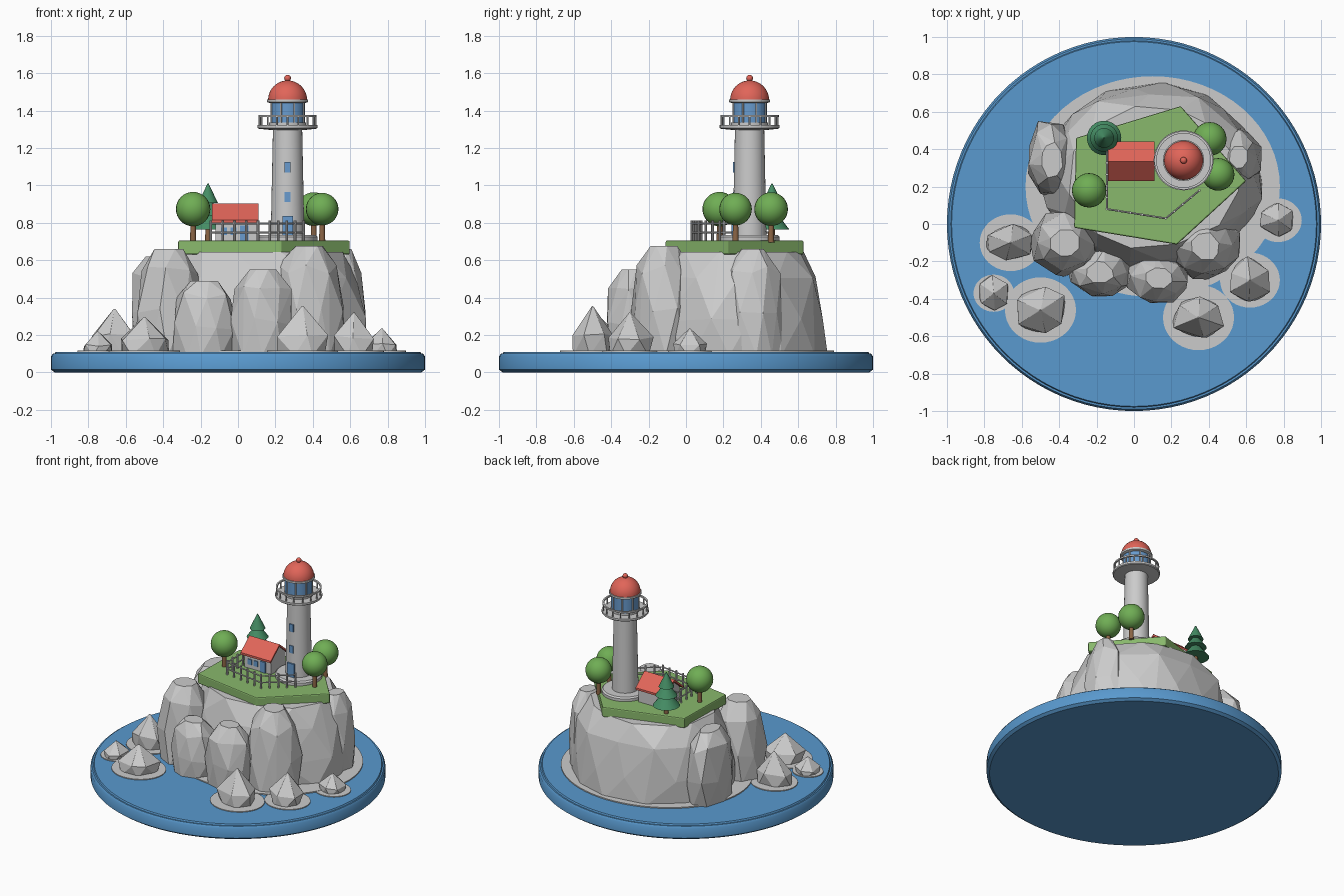
import bpy, bmesh, math, random
from mathutils import Vector, Matrix

if "Cube" in bpy.data.objects:
    bpy.data.objects.remove(bpy.data.objects["Cube"])

random.seed(7)
pi = math.pi


def mat(name, r, g, b):
    m = bpy.data.materials.new(name)
    m.diffuse_color = (r, g, b, 1)
    m.use_nodes = True
    m.node_tree.nodes["Principled BSDF"].inputs["Base Color"].default_value = m.diffuse_color
    return m


SEA = mat("sea_blue", 0.10, 0.32, 0.62)
GLASS = mat("glass_blue", 0.14, 0.33, 0.62)
FOAM = mat("foam_white", 0.8, 0.8, 0.8)
GRASS = mat("grass_green", 0.25, 0.48, 0.15)
LEAF = mat("leaf_green", 0.16, 0.42, 0.09)
PINE = mat("pine_green", 0.06, 0.27, 0.13)
RED = mat("roof_red", 0.75, 0.13, 0.10)
BARK = mat("bark_brown", 0.26, 0.13, 0.06)


def make(name, bm, m=None, smooth=False):
    bmesh.ops.recalc_face_normals(bm, faces=bm.faces[:])
    me = bpy.data.meshes.new(name)
    bm.to_mesh(me)
    bm.free()
    ob = bpy.data.objects.new(name, me)
    bpy.context.collection.objects.link(ob)
    if m:
        me.materials.append(m)
    if smooth:
        bpy.context.view_layer.objects.active = ob
        bpy.ops.object.select_all(action='DESELECT')
        ob.select_set(True)
        bpy.ops.object.shade_smooth_by_angle(angle=math.radians(35))
    return ob


def lathe(name, x, y, profile, m=None, n=48, sx=1, sy=1):
    """Turn (radius, z) points around a vertical axis, capping both ends."""
    bm = bmesh.new()
    rings = [[bm.verts.new((x + sx * r * math.cos(2 * pi * i / n),
                            y + sy * r * math.sin(2 * pi * i / n), z)) for i in range(n)]
             for r, z in profile]
    for a, b in zip(rings, rings[1:]):
        for i in range(n):
            j = (i + 1) % n
            bm.faces.new((a[i], a[j], b[j], b[i]))
    bm.faces.new(rings[0])
    bm.faces.new(rings[-1])
    return make(name, bm, m, True)


def prism(name, pts, axis_vec, m=None):
    bm = bmesh.new()
    f = bm.faces.new([bm.verts.new(p) for p in pts])
    ext = bmesh.ops.extrude_face_region(bm, geom=[f])
    vs = [v for v in ext['geom'] if isinstance(v, bmesh.types.BMVert)]
    bmesh.ops.translate(bm, verts=vs, vec=axis_vec)
    return make(name, bm, m)


def box(name, lo, hi, m=None):
    bm = bmesh.new()
    c = [(a + b) / 2 for a, b in zip(lo, hi)]
    s = [b - a for a, b in zip(lo, hi)]
    bmesh.ops.create_cube(bm, size=1, matrix=Matrix.Translation(c) @ Matrix.Diagonal((*s, 1)))
    return make(name, bm, m)


def bar(bm, a, b, r, n=8):
    a, b = Vector(a), Vector(b)
    d = b - a
    M = Matrix.Translation((a + b) / 2) @ d.to_track_quat('Z', 'Y').to_matrix().to_4x4()
    bmesh.ops.create_cone(bm, cap_ends=True, segments=n, radius1=r, radius2=r,
                          depth=d.length, matrix=M)


def ball(name, c, r, m):
    bm = bmesh.new()
    bmesh.ops.create_uvsphere(bm, u_segments=24, v_segments=16, radius=r,
                              matrix=Matrix.Translation(c))
    return make(name, bm, m, True)


def rock(name, x, y, rx, ry, top, profile, n=7, jit=0.1):
    """Faceted boulder: convex hull of jittered rings, profile = (height share, radius share)."""
    bm = bmesh.new()
    z0 = 0.09
    for k, (h, r) in enumerate(profile):
        for i in range(n):
            a = 2 * pi * (i + 0.5 * (k % 2) + random.uniform(-.2, .2)) / n
            q = r * (1 + random.uniform(-jit, jit))
            z = z0 + (top - z0) * (h + (random.uniform(-jit, jit) * 0.6 if 0 < h < 1 else 0))
            bm.verts.new((x + rx * q * math.cos(a), y + ry * q * math.sin(a), min(z, top)))
    bmesh.ops.convex_hull(bm, input=bm.verts[:])
    loose = [v for v in bm.verts if not v.link_faces]
    bmesh.ops.delete(bm, geom=loose, context='VERTS')
    bmesh.ops.dissolve_limit(bm, angle_limit=math.radians(3), verts=bm.verts[:], edges=bm.edges[:])
    return make(name, bm)


# Sea disc and main foam patch
lathe("sea_base", 0, 0, [(.98, 0), (1, .015), (1, .085), (.99, .1), (.98, .1), (.975, .11)], SEA, 96)
lathe("cliff_foam", .1, .2, [(1, .105), (1, .118)], FOAM, 64, .68, .59)

# Cliff body and tall boulders leaning on it
rock("cliff_body", .1, .25, .6, .51, .645,
     [(0, 1.0), (.35, .98), (.75, .9), (1, .76)], 12, .04)
tall = [(0, .93), (.4, 1), (.8, .84), (1, .42)]
for i, (x, y, rx, ry, t) in enumerate([
        (-.44, .34, .14, .22, .62), (-.37, -.1, .19, .18, .66), (-.18, -.26, .17, .14, .49),
        (.13, -.29, .18, .14, .55), (.38, -.12, .19, .18, .675), (.56, .36, .12, .16, .66)]):
    rock(f"cliff_boulder_{i}", x, y, rx, ry, t, tall, 8, .09)

# Small pointed sea rocks, each with a foam ring
for i, (x, y, rx, ry, t, f) in enumerate([
        (-.66, -.1, .135, .1, .34, .165), (-.75, -.37, .085, .095, .22, .108),
        (-.5, -.46, .145, .13, .295, .19), (.345, -.5, .14, .115, .355, .19),
        (.62, -.3, .115, .12, .32, .16), (.77, .02, .095, .09, .235, .127)]):
    rock(f"sea_rock_{i}", x, y, rx, ry, t, [(0, .92), (.42, 1), (1, .03)], 6, .08)
    lathe(f"rock_foam_{i}", x, y, [(f, .105), (f, .116)], FOAM, 40, 1, .92)

# Grass plateau
plate = [(-.31, .46), (-.32, -.02), (.23, -.11), (.6, .23), (.25, .63)]
g = prism("grass_plateau", [(x, y, .63) for x, y in plate], (0, 0, .075), GRASS)
b = g.modifiers.new("bevel", 'BEVEL')
b.width, b.segments = .008, 2

# Lighthouse tower, gallery, lantern and dome
tx, ty = .265, .34
lathe("tower_plinth", tx, ty, [(.16, .70), (.16, .725), (.15, .735)])
lathe("tower_shaft", tx, ty, [(.09, .73), (.078, 1.31)])
lathe("gallery_deck", tx, ty, [(.08, 1.295), (.155, 1.303), (.16, 1.308), (.16, 1.322)])
lathe("lantern_glass", tx, ty, [(.092, 1.32), (.092, 1.445)], GLASS)
lathe("lantern_sill", tx, ty, [(.099, 1.32), (.099, 1.335)])
lathe("dome_rim", tx, ty, [(.095, 1.44), (.11, 1.446), (.11, 1.46)])
lathe("dome", tx, ty, [(.104 * math.cos(a), 1.457 + .104 * math.sin(a))
                       for a in [k * pi / 20 for k in range(10)] + [pi / 2 - .02]], RED)
ball("dome_finial", (tx, ty, 1.573), .018, RED)

# Lantern mullions and gallery railing
bm = bmesh.new()
for i in range(8):
    a = 2 * pi * (i + .5) / 8
    p = (tx + .093 * math.cos(a), ty + .093 * math.sin(a))
    bar(bm, (*p, 1.325), (*p, 1.45), .005)
make("lantern_mullions", bm)
bm = bmesh.new()
ring = [(tx + .15 * math.cos(2 * pi * i / 16), ty + .15 * math.sin(2 * pi * i / 16))
        for i in range(16)]
for p in ring:
    bar(bm, (*p, 1.315), (*p, 1.372), .005)
make("gallery_posts", bm)
lathe("gallery_rail", tx, ty, [(.144, 1.366), (.156, 1.366), (.156, 1.377), (.144, 1.377),
                               (.144, 1.366)]).data.polygons[-1].use_smooth = False
rail = bpy.data.objects["gallery_rail"]
bm = bmesh.new()
bm.from_mesh(rail.data)
bmesh.ops.delete(bm, geom=[f for f in bm.faces if len(f.verts) > 4], context='FACES')
bm.to_mesh(rail.data)
bm.free()

# Tower door and windows on the front
box("tower_door", (tx - .028, ty - .098, .733), (tx + .028, ty - .06, .835), GLASS)
for i, z in enumerate((.91, 1.07)):
    box(f"tower_window_{i}", (tx - .016, ty - .09, z), (tx + .016, ty - .06, z + .055), GLASS)

# Cottage: gabled walls, roof slabs, openings
prism("cottage_walls", [(-.12, y, z) for y, z in
                        [(.25, .70), (.42, .70), (.42, .815), (.335, .885), (.25, .815)]], (.22, 0, 0))
prism("cottage_roof", [(-.14, y, z) for y, z in
                       [(.23, .80), (.335, .886), (.44, .80), (.44, .815), (.335, .902), (.23, .815)]],
      (.25, 0, 0), RED)
box("cottage_door", (.01, .243, .70), (.055, .26, .785), GLASS)
for i, x in enumerate((-.09, -.04)):
    box(f"cottage_window_{i}", (x, .243, .735), (x + .032, .26, .775), GLASS)

# Fence around the yard
path = [(-.145, .45), (-.145, .08), (.17, .03), (.35, .18)]
bm = bmesh.new()
for a, c in zip(path, path[1:]):
    a, c = Vector(a), Vector(c)
    n = max(2, round((c - a).length / .062))
    for k in range(n + 1):
        p = a.lerp(c, k / n)
        bar(bm, (*p, .70), (*p, .812), .007)
    for z in (.748, .797):
        bar(bm, (*a, z), (*c, z), .005)
make("yard_fence", bm)

# Round trees
for i, (x, y, r) in enumerate([(-.24, .18, .092), (.405, .455, .09), (.45, .265, .087)]):
    lathe(f"tree_trunk_{i}", x, y, [(.017, .695), (.013, .82)], BARK, 12)
    ball(f"tree_crown_{i}", (x, y, .873), r, LEAF)

# Pine with three tiers
lathe("pine_trunk", -.16, .46, [(.016, .695), (.014, .79)], BARK, 12)
for i, (r, z, h) in enumerate([(.092, .765, .115), (.074, .84, .1), (.053, .905, .105)]):
    lathe(f"pine_tier_{i}", -.16, .46, [(r, z), (.003, z + h)], PINE, 24)
